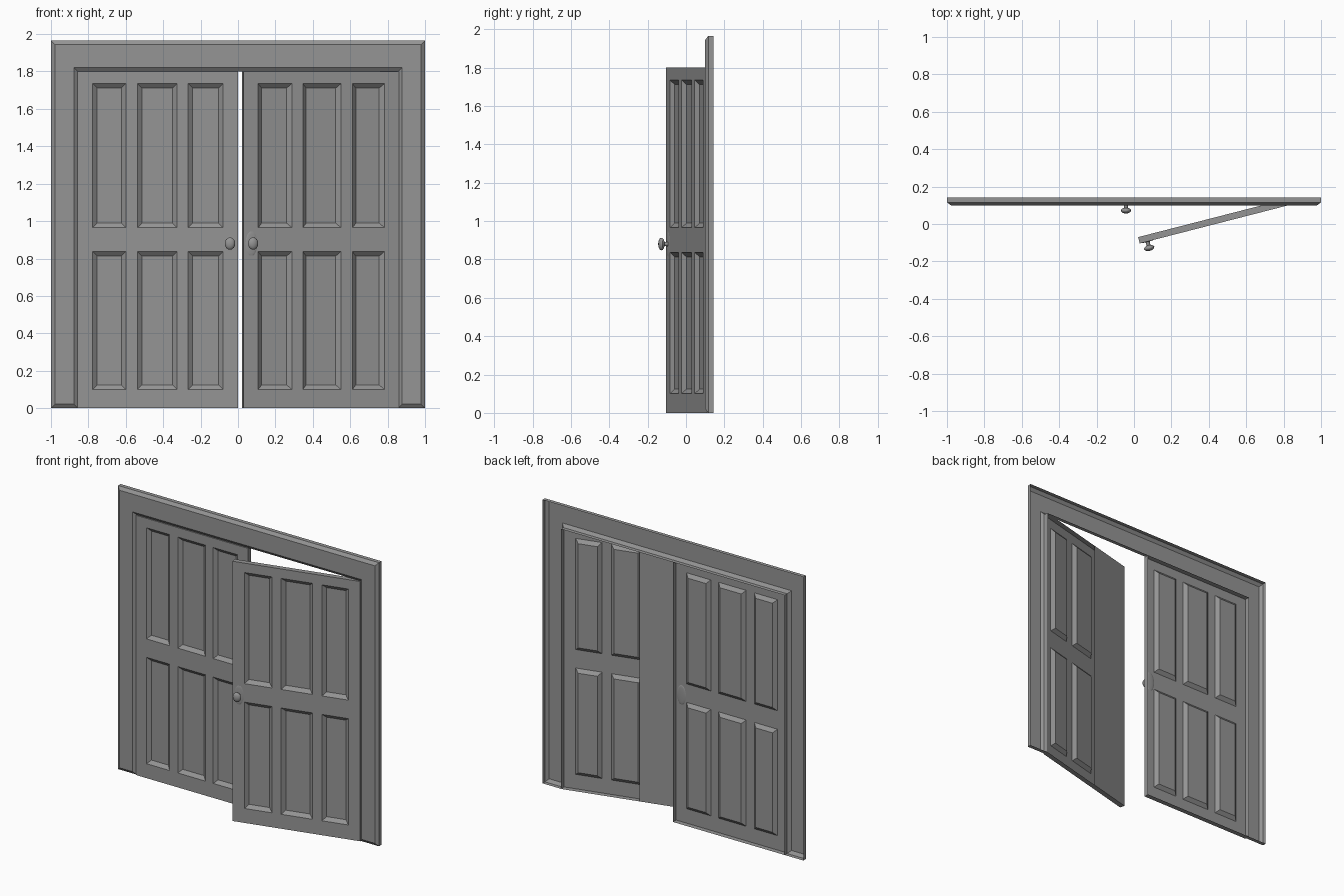
import bpy
import bmesh
from math import radians
from mathutils import Matrix, Vector

cube = bpy.data.objects.get("Cube")
if cube:
    bpy.data.objects.remove(cube, do_unlink=True)

GREY = (0.3, 0.3, 0.3, 1.0)
paint = bpy.data.materials.new("grey paint")
paint.use_nodes = True
paint.diffuse_color = GREY
paint.node_tree.nodes["Principled BSDF"].inputs["Base Color"].default_value = GREY

BACK = 0.143           # rear plane of the frame and the closed door
WIDTH, HEIGHT, THICK = 0.857, 1.8, 0.035
KNOB_Z = 0.88


def finish(bm, name, matrix=Matrix()):
    mesh = bpy.data.meshes.new(name)
    bm.to_mesh(mesh)
    bm.free()
    mesh.materials.append(paint)
    obj = bpy.data.objects.new(name, mesh)
    bpy.context.scene.collection.objects.link(obj)
    obj.matrix_world = matrix
    return obj


def add_rim(bm, depth):
    """Pull the open border of a sheet straight back into a wall."""
    border = [e for e in bm.edges if e.is_boundary]
    new = bmesh.ops.extrude_edge_only(bm, edges=border)["geom"]
    verts = [g for g in new if isinstance(g, bmesh.types.BMVert)]
    bmesh.ops.translate(bm, verts=verts, vec=(0, depth, 0))


def make_frame():
    # Hollow casing with a chamfered front, open at the rear
    bm = bmesh.new()
    half = [(1, 0), (1, 1.965), (-1, 1.965), (-1, 0)]
    opening = [(-0.857, 0), (-0.857, HEIGHT), (0.857, HEIGHT), (0.857, 0)]
    face = bm.faces.new([bm.verts.new((x, 0.116, z)) for x, z in half + opening])
    face.normal_update()
    if face.normal.y > 0:
        face.normal_flip()
    add_rim(bm, BACK - 0.116)
    bm.normal_update()
    bmesh.ops.inset_region(bm, faces=[face], thickness=0.021, depth=0.016,
                           use_even_offset=True)
    finish(bm, "door_frame")


def make_door(name, matrix, mirrored=False, backed=False):
    # Sheet from the hinge (x = 0) to the free edge, with six sunken panels
    bm = bmesh.new()
    xs = [0, 0.08, 0.257, 0.32, 0.531, 0.591, 0.777, WIDTH]
    zs = [0, 0.1, 0.837, 0.965, 1.735, HEIGHT]
    grid = [[bm.verts.new((x, -THICK, z)) for z in zs] for x in xs]
    panels = []
    for i in range(len(xs) - 1):
        for j in range(len(zs) - 1):
            f = bm.faces.new((grid[i][j], grid[i + 1][j],
                              grid[i + 1][j + 1], grid[i][j + 1]))
            if i % 2 and j % 2:
                panels.append(f)
    add_rim(bm, THICK)
    bm.normal_update()
    bmesh.ops.inset_individual(bm, faces=panels, thickness=0.024, depth=-0.02,
                               use_even_offset=True)
    if backed:
        # Flat rear cover behind the free third
        bm.faces.new([bm.verts.new((x, 0, z)) for x, z in
                      ((0.52, 0), (0.52, HEIGHT), (WIDTH, HEIGHT), (WIDTH, 0))])
    if mirrored:
        bmesh.ops.scale(bm, verts=bm.verts, vec=(-1, 1, 1))
        bmesh.ops.reverse_faces(bm, faces=bm.faces)
    finish(bm, name, matrix)


def make_knob(name, matrix, rose_out):
    # Oval head, round stem and a thin oval rose
    bm = bmesh.new()

    def ball(y, size, segments):
        place = Matrix.Translation((0, y, 0)) @ Matrix.Diagonal(Vector((*size, 1)))
        bmesh.ops.create_uvsphere(bm, u_segments=segments, v_segments=8,
                                  radius=1, matrix=place)

    ball(-0.036, (0.028, 0.016, 0.033), 12)
    ball(-rose_out + 0.004, (0.035, 0.004, 0.068), 12)
    bmesh.ops.create_cone(
        bm, cap_ends=True, segments=12, radius1=0.012, radius2=0.01, depth=0.032,
        matrix=Matrix.Translation((0, -0.014, 0)) @ Matrix.Rotation(radians(90), 4, 'X'))
    obj = finish(bm, name, matrix)
    bpy.ops.object.select_all(action='DESELECT')
    obj.select_set(True)
    bpy.context.view_layer.objects.active = obj
    bpy.ops.object.shade_smooth_by_angle(angle=radians(40))


make_frame()

closed = Matrix.Translation((-WIDTH, BACK, 0))
opened = Matrix.Translation((0.852, BACK, 0)) @ Matrix.Rotation(radians(14.4), 4, 'Z')
make_door("right_door", closed)
make_door("left_door", opened, mirrored=True, backed=True)

reach = WIDTH - 0.043
make_knob("right_knob", closed @ Matrix.Translation((reach, -THICK, KNOB_Z)), 0.001)
make_knob("left_knob", opened @ Matrix.Translation((-reach, -THICK, KNOB_Z)), 0.003)
